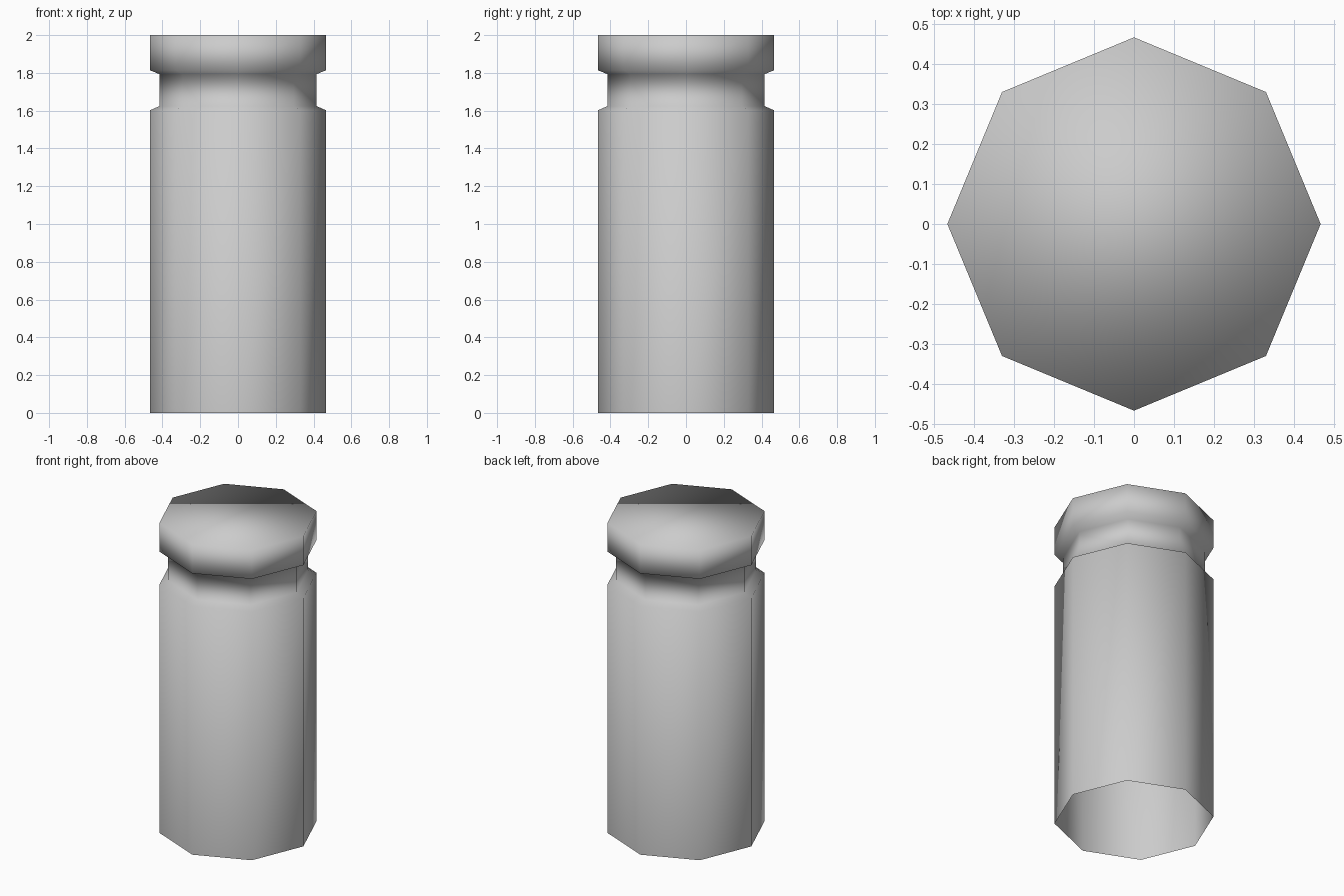
import bpy
import bmesh
from math import cos, sin, pi

default = bpy.data.objects.get("Cube")
if default:
    bpy.data.objects.remove(default, do_unlink=True)

# Material
grey = bpy.data.materials.new("plain grey")
grey.use_nodes = True
colour = (0.6, 0.6, 0.6, 1)
grey.diffuse_color = colour
grey.node_tree.nodes["Principled BSDF"].inputs["Base Color"].default_value = colour

SIDES = 8
OUTER, NECK = 0.466, 0.416

# Profile (radius, height): open base, long body, recessed neck, rim
profile = [
    (OUTER, 0), (OUTER, 1.602),
    (NECK, 1.624), (NECK, 1.793),
    (OUTER, 1.814), (OUTER, 2),
]

bm = bmesh.new()
rings = []
for radius, height in profile:
    angles = [2 * pi * i / SIDES for i in range(SIDES)]
    rings.append([bm.verts.new((radius * cos(a), radius * sin(a), height))
                  for a in angles])

# Side walls
for low, high in zip(rings, rings[1:]):
    for i in range(SIDES):
        j = (i + 1) % SIDES
        bm.faces.new((low[i], low[j], high[j], high[i]))

# Flat top cap, blended smoothly into the rim
bm.faces.new(rings[-1])
for face in bm.faces:
    face.smooth = True

mesh = bpy.data.meshes.new("grooved_post")
bm.to_mesh(mesh)
bm.free()
mesh.materials.append(grey)
post = bpy.data.objects.new("grooved_post", mesh)
bpy.context.collection.objects.link(post)
